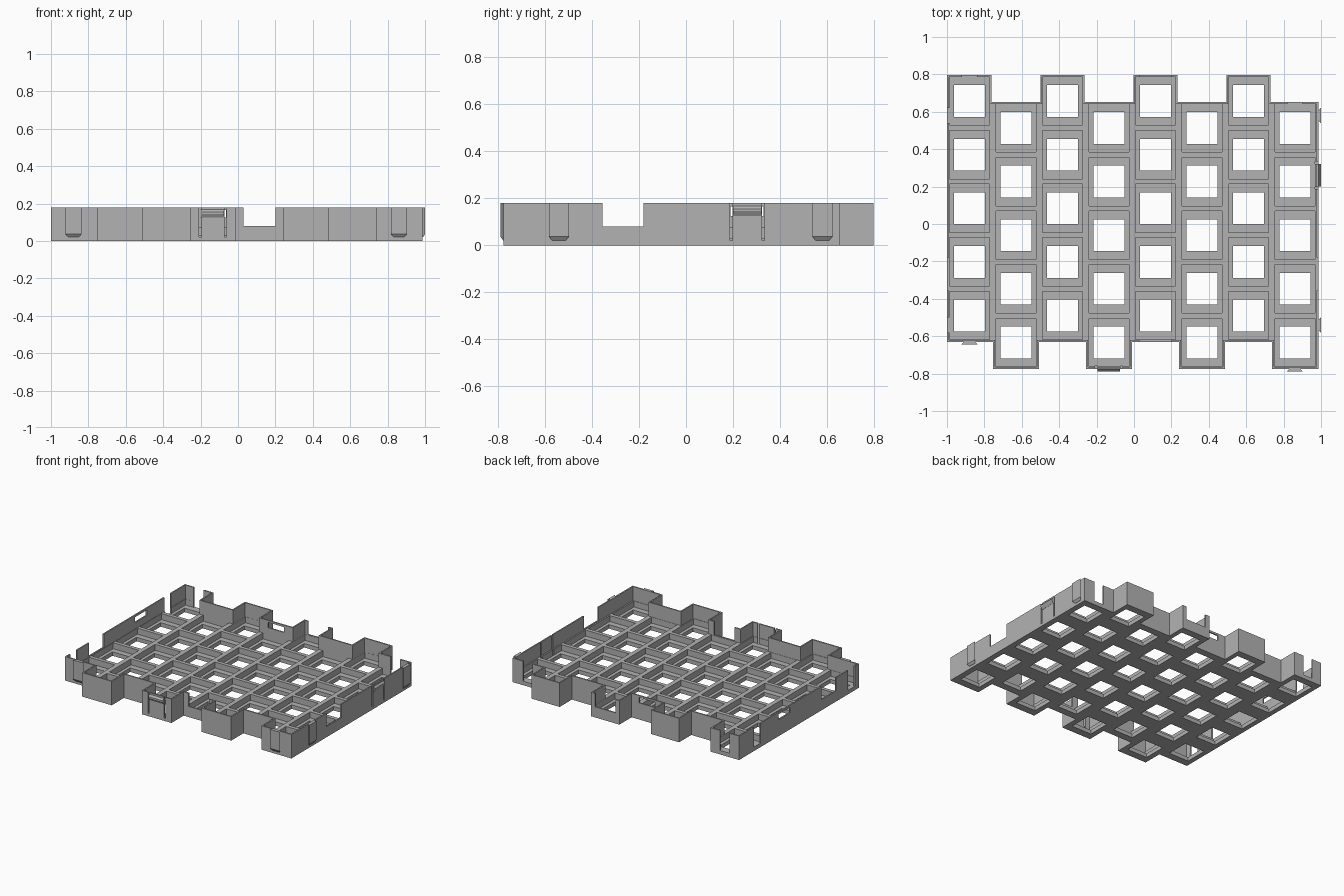
import bpy, bmesh
from mathutils import Vector

if "Cube" in bpy.data.objects:
    bpy.data.objects.remove(bpy.data.objects["Cube"])

grey = bpy.data.materials.new("plain grey")
grey.use_nodes = True
colour = (0.45, 0.45, 0.45, 1)
grey.diffuse_color = colour
grey.node_tree.nodes["Principled BSDF"].inputs["Base Color"].default_value = colour

HEIGHT, RIB_TOP, FLOOR = 0.18, 0.075, 0.03
LEFT, RIGHT = -1.0, 0.987
COLS = [-0.88 + 0.2486 * i for i in range(8)]
TOPS = (0.797, 0.652)        # even and odd columns
BOTTOMS = (-0.63, -0.775)
CELL_START = (0.657, 0.513)
PITCH = 0.2865


def add_prism(bm, lower, upper, z0, z1):
    """Prism or taper between two matching plan outlines."""
    a = [bm.verts.new((x, y, z0)) for x, y in lower]
    b = [bm.verts.new((x, y, z1)) for x, y in upper]
    bm.faces.new(a[::-1])
    bm.faces.new(b)
    n = len(a)
    for i in range(n):
        j = (i + 1) % n
        bm.faces.new((a[i], a[j], b[j], b[i]))


def add_box(bm, x0, x1, y0, y1, z0, z1):
    pts = [(x0, y0), (x1, y0), (x1, y1), (x0, y1)]
    add_prism(bm, pts, pts, z0, z1)


def finish(bm, name):
    bmesh.ops.recalc_face_normals(bm, faces=bm.faces)
    mesh = bpy.data.meshes.new(name)
    bm.to_mesh(mesh)
    bm.free()
    obj = bpy.data.objects.new(name, mesh)
    mesh.materials.append(grey)
    bpy.context.collection.objects.link(obj)
    return obj


def cut(target, bm):
    """Subtract a mesh from the target and discard the cutter."""
    cutter = finish(bm, "cutter")
    cutter.hide_render = True
    mod = target.modifiers.new("cut", "BOOLEAN")
    mod.operation, mod.solver, mod.object = "DIFFERENCE", "EXACT", cutter
    bpy.context.view_layer.objects.active = target
    bpy.ops.object.modifier_apply(modifier=mod.name)
    bpy.data.objects.remove(cutter)


def outline(t):
    """Staggered plan outline, inset by t, running counter-clockwise."""
    low, high = [], []
    for i in range(8):
        odd = i % 2
        for pts, out, half, ys, s in ((low, odd, 0.123, BOTTOMS, 1),
                                      (high, not odd, 0.118, TOPS, -1)):
            y = ys[odd] + s * t
            # Only projecting columns set the shared step positions
            def edge(k):
                j, side = (i, k) if out else (i + k, -k)
                return COLS[j] + side * (half - t)
            x0 = LEFT + t if i == 0 else edge(-1)
            x1 = RIGHT - t if i == 7 else edge(1)
            pts += [(x0, y), (x1, y)]
    return low + high[::-1]


# Tray: solid outline hollowed into thin walls above the rib grid
bm = bmesh.new()
add_prism(bm, outline(0), outline(0), 0, HEIGHT)
tray = finish(bm, "staggered_tray")
bm = bmesh.new()
add_prism(bm, outline(0.01), outline(0.01), RIB_TOP, 0.3)
cut(tray, bm)

# Cell pockets leave the ribs, then square windows pierce the floor
for hx, hy, z0, z1 in ((0.107, 0.129, FLOOR, 0.1), (0.083, 0.085, -0.1, 0.06)):
    bm = bmesh.new()
    for i, x in enumerate(COLS):
        for row in range(5):
            y = CELL_START[i % 2] - PITCH * row
            add_box(bm, x - hx, x + hx, y - hy, y + hy, z0, z1)
    cut(tray, bm)

# Wall openings: cable notches, joint sockets and latch slits
bm = bmesh.new()
for y in (BOTTOMS[0], TOPS[0]):
    add_box(bm, 0.03, 0.2, y - 0.03, y + 0.03, 0.08, 0.3)
for x in (LEFT, RIGHT):
    add_box(bm, x - 0.03, x + 0.03, -0.355, -0.18, 0.08, 0.3)
for x, y in ((COLS[0], TOPS[0]), (COLS[7], TOPS[1])):
    add_box(bm, x - 0.04, x + 0.04, y - 0.02, y + 0.02, FLOOR, 0.3)
for y in (0.58, -0.54):
    add_box(bm, LEFT - 0.02, LEFT + 0.02, y - 0.04, y + 0.04, FLOOR, 0.3)
add_box(bm, -0.2, -0.065, 0.63, 0.68, 0.125, 0.165)
add_box(bm, LEFT - 0.02, LEFT + 0.02, 0.19, 0.33, 0.125, 0.165)
# Narrow slots free the spring latches
for s in (-0.068, 0.068):
    x, y = COLS[3] + s, 0.26 + s
    add_box(bm, x - 0.006, x + 0.006, -0.8, -0.76, 0.02, 0.3)
    add_box(bm, RIGHT - 0.02, RIGHT + 0.02, y - 0.006, y + 0.006, 0.02, 0.3)
cut(tray, bm)


def wall_part(name, origin, out, layers):
    """Stack of trapezoids: (z, inner half, outer half, depth)."""
    o, n = Vector(origin), Vector(out)
    along = Vector((-n.y, n.x))

    def plan(a, b, d):
        return [tuple(o + along * u + n * v) for u, v in
                ((-a, -0.004), (-b, d), (b, d), (a, -0.004))]
    bm = bmesh.new()
    for low, high in zip(layers, layers[1:]):
        add_prism(bm, plan(*low[1:]), plan(*high[1:]), low[0], high[0])
    return finish(bm, name)


FRONT_DIR, SIDE_DIR = (0, -1), (1, 0)

# Dovetail tabs with a bevelled foot
tab = [(0.02, 0.024, 0.028, 0.002), (0.037, 0.026, 0.043, 0.014),
       (HEIGHT, 0.026, 0.043, 0.014)]
for name, origin, out in (
        ("front_right_tab", (COLS[0], BOTTOMS[0]), FRONT_DIR),
        ("front_left_tab", (COLS[7], BOTTOMS[1]), FRONT_DIR),
        ("side_front_tab", (RIGHT, -0.54), SIDE_DIR),
        ("side_back_tab", (RIGHT, 0.58), SIDE_DIR)):
    wall_part(name, origin, out, tab)

# Wedge hooks on the spring latches
hook = [(0.125, 0.06, 0.06, 0.001), (0.145, 0.06, 0.06, 0.013),
        (0.155, 0.06, 0.06, 0.013), (0.168, 0.06, 0.06, 0.001)]
wall_part("front_latch_hook", (COLS[3], BOTTOMS[1]), FRONT_DIR, hook)
wall_part("side_latch_hook", (RIGHT, 0.26), SIDE_DIR, hook)
